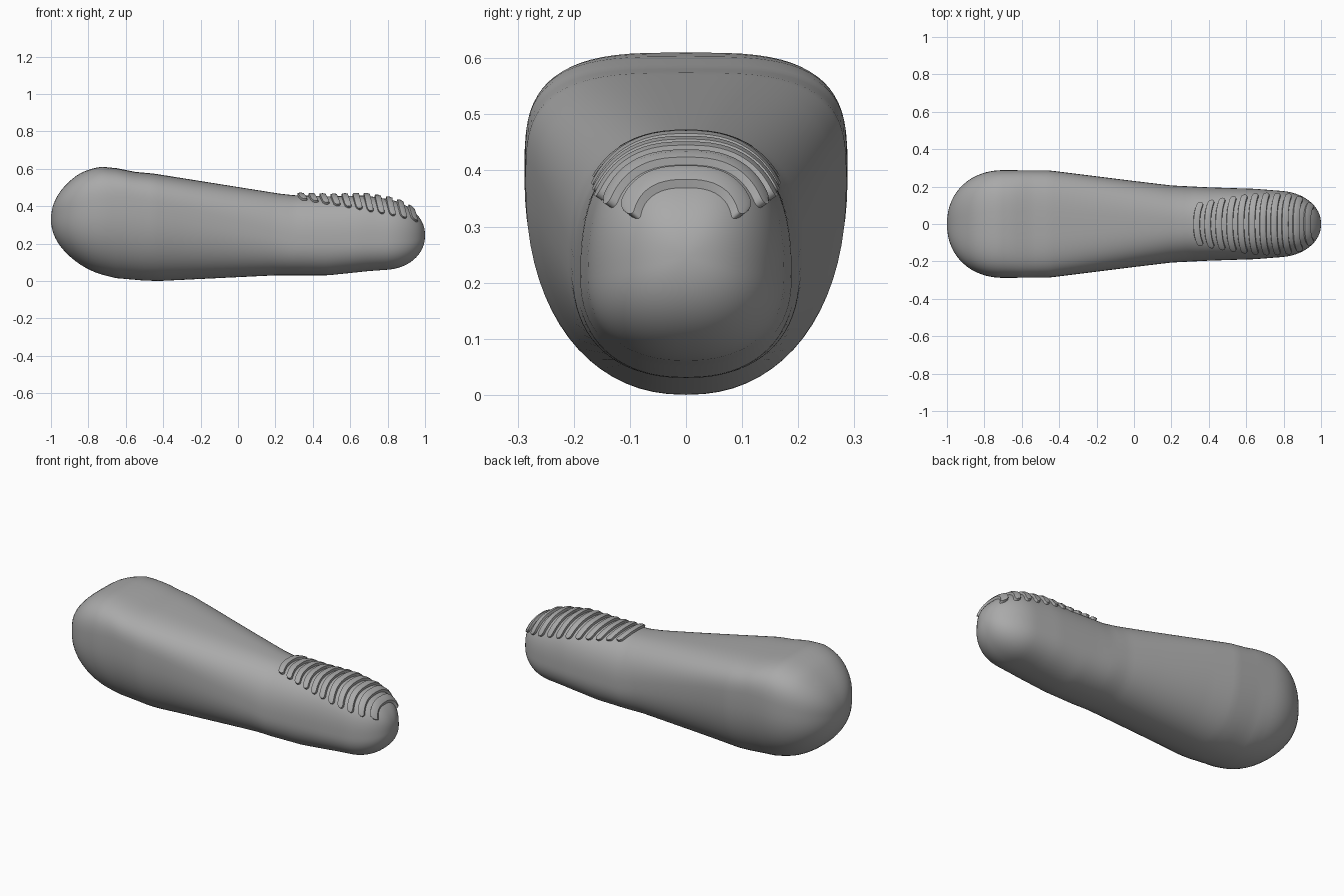
import bpy, bmesh, math

cube = bpy.data.objects.get("Cube")
if cube:
    bpy.data.objects.remove(cube, do_unlink=True)

grey = bpy.data.materials.new("mid_grey")
grey.use_nodes = True
colour = (0.4, 0.4, 0.4, 1)
grey.diffuse_color = colour
grey.node_tree.nodes["Principled BSDF"].inputs["Base Color"].default_value = colour

# Long profiles: (x, value) control points
TOP = [(-1, .57), (-.85, .603), (-.73, .611), (-.65, .603), (-.55, .583), (-.45, .574),
       (.22, .467), (.3, .458), (.5, .452), (.68, .457), (.8, .437), (1, .41)]
BOTTOM = [(-1, .1), (-.8, .05), (-.65, .015), (-.5, .002), (-.42, 0), (.2, .03),
          (.48, .03), (.7, .053), (.8, .06), (1, .07)]
WIDTH = [(-1, .285), (-.7, .288), (-.45, .286), (0, .23), (.2, .206), (.4, .196),
         (.65, .188), (.8, .176), (1, .16)]
WIDEST = [(-1, .36), (-.6, .4), (-.3, .36), (.3, .21), (1, .21)]
SQUARE_UP = [(-1, 2.9), (-.6, 3.5), (-.3, 3), (.3, 2.4), (1, 2.7)]
SQUARE_LOW = [(-1, 2.2), (1, 2.3)]


def at(table, x):
    for (a, p), (b, q) in zip(table, table[1:]):
        if x <= b:
            return p + (q - p) * (x - a) / (b - a)
    return table[-1][1]


def cap(x):
    """Shrink factor of the rounded ends, and the height they close on."""
    t, c = ((-.7 - x) / .3, .33) if x < 0 else ((x - .79) / .21, .245)
    return (1 - min(max(t, 0), 1) ** 2.15) ** (1 / 2.15), c


def surface(x, angle):
    s, c = cap(x)
    mid = at(WIDEST, x)
    up = math.sin(angle) >= 0
    n = at(SQUARE_UP if up else SQUARE_LOW, x)
    reach = at(TOP, x) - mid if up else at(BOTTOM, x) - mid
    y = at(WIDTH, x) * math.copysign(abs(math.cos(angle)) ** (2 / n), math.cos(angle))
    z = mid + reach * abs(math.sin(angle)) ** (2 / n)
    return x, y * s, c + (z - c) * s


def make(name, bm):
    bmesh.ops.recalc_face_normals(bm, faces=bm.faces)
    mesh = bpy.data.meshes.new(name)
    bm.to_mesh(mesh)
    bm.free()
    mesh.materials.append(grey)
    obj = bpy.data.objects.new(name, mesh)
    bpy.context.collection.objects.link(obj)
    bpy.ops.object.select_all(action='DESELECT')
    obj.select_set(True)
    bpy.context.view_layer.objects.active = obj
    bpy.ops.object.shade_smooth_by_angle(angle=math.radians(35))
    return obj


def loft(bm, rings, closed):
    count = len(rings[0])
    for a, b in zip(rings, rings[1:]):
        for i in range(count if closed else count - 1):
            j = (i + 1) % count
            bm.faces.new((a[i], a[j], b[j], b[i]))


# Handle body: one loft with rounded ends
bm = bmesh.new()
SIDES = 72
stations = [-.7 - .3 * math.sin(math.pi / 2 * i / 16) for i in range(15, 0, -1)]
stations += [-.7 + 1.49 * i / 60 for i in range(61)]
stations += [.79 + .21 * math.sin(math.pi / 2 * i / 16) for i in range(1, 16)]
rings = [[bm.verts.new(surface(x, 2 * math.pi * i / SIDES)) for i in range(SIDES)]
         for x in stations]
loft(bm, rings, True)
for ring, tip in ((rings[0], (-1, 0, .33)), (rings[-1], (1, 0, .245))):
    v = bm.verts.new(tip)
    for i in range(SIDES):
        bm.faces.new((ring[i], ring[(i + 1) % SIDES], v))
make("handle_body", bm)

# Thumb grip: raised ribs wrapping over the top, with rounded ends
RIBS, STEPS = 11, 40
for k in range(RIBS):
    x0 = .335 + .059 * k
    end_z = .43 - .01 * k
    s, c = cap(x0)
    mid = at(WIDEST, x0)
    level = (c + (end_z - c) / s - mid) / (at(TOP, x0) - mid)
    start = math.asin(min(.95, max(.1, level)) ** (at(SQUARE_UP, x0) / 2))
    bm = bmesh.new()
    rows = []
    for i in range(STEPS + 1):
        u = -math.cos(math.pi * i / STEPS)
        angle = math.pi / 2 + u * (math.pi / 2 - start)
        half = .019 * max(.05, 1 - max(0, (abs(u) - .88) / .12) ** 2) ** .5
        centre = x0 + .022 * u * u
        row = []
        for side, lift in ((-1, -.006), (-.85, .013), (0, .016), (.85, .013), (1, -.006)):
            x, y, z = surface(min(centre + side * half, .985), angle)
            row.append(bm.verts.new((x + lift * max(0, x0 - .75) * 2,
                                     y + lift * math.cos(angle), z + lift * math.sin(angle))))
        rows.append(row)
    loft(bm, rows, True)
    bm.faces.new(rows[0])
    bm.faces.new(rows[-1])
    make(f"grip_rib_{k + 1}", bm)
